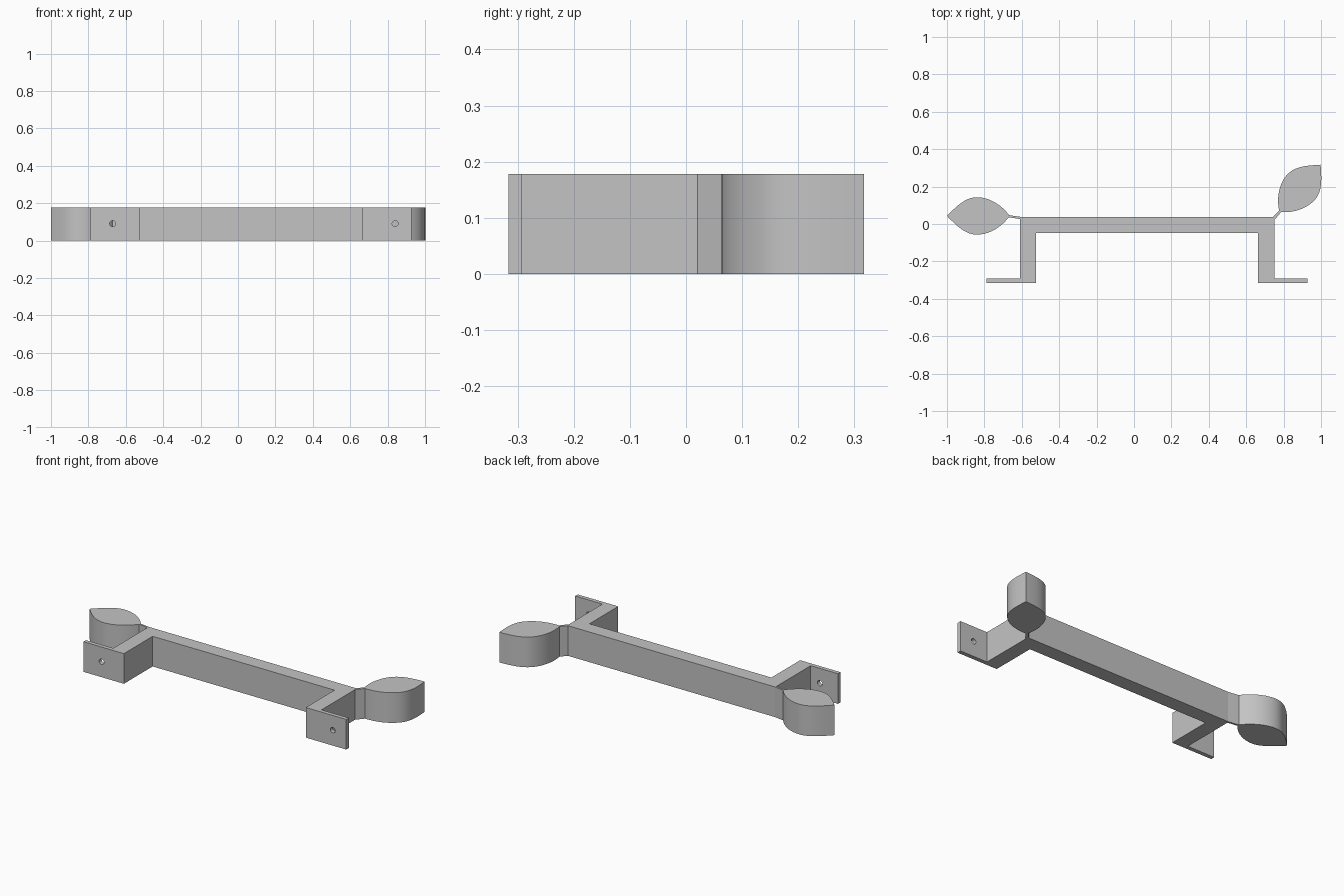
import bpy, bmesh, math
from mathutils import Vector, Matrix
from mathutils.geometry import interpolate_bezier

if "Cube" in bpy.data.objects:
    bpy.data.objects.remove(bpy.data.objects["Cube"], do_unlink=True)

HEIGHT = 0.178

grey = bpy.data.materials.new("plain grey")
grey.use_nodes = True
COLOR = (0.55, 0.55, 0.55, 1)
grey.diffuse_color = COLOR
grey.node_tree.nodes["Principled BSDF"].inputs["Base Color"].default_value = COLOR


def prism(name, outline, smooth=False):
    """Extrude a plan outline up to the common height."""
    bm = bmesh.new()
    base = bm.faces.new([bm.verts.new((p[0], p[1], 0)) for p in outline])
    top = bmesh.ops.extrude_face_region(bm, geom=[base])["geom"]
    bmesh.ops.translate(bm, vec=(0, 0, HEIGHT),
                        verts=[v for v in top if isinstance(v, bmesh.types.BMVert)])
    bmesh.ops.recalc_face_normals(bm, faces=bm.faces)
    mesh = bpy.data.meshes.new(name)
    bm.to_mesh(mesh)
    bm.free()
    mesh.materials.append(grey)
    obj = bpy.data.objects.new(name, mesh)
    bpy.context.collection.objects.link(obj)
    if smooth:
        activate(obj)
        bpy.ops.object.shade_smooth_by_angle(angle=math.radians(30))
    return obj


def activate(obj):
    bpy.ops.object.select_all(action="DESELECT")
    obj.select_set(True)
    bpy.context.view_layer.objects.active = obj


# Bracket: long bar, two legs and outward mounting flanges
LEFT, RIGHT, BACK, FRONT = 0.75, -0.61, 0.038, -0.316
THICK, FLANGE, REACH = 0.086, 0.024, 0.178
bracket = prism("bracket", [
    (RIGHT, BACK), (RIGHT, FRONT + FLANGE), (RIGHT - REACH, FRONT + FLANGE),
    (RIGHT - REACH, FRONT), (RIGHT + THICK, FRONT), (RIGHT + THICK, BACK - THICK),
    (LEFT - THICK, BACK - THICK), (LEFT - THICK, FRONT), (LEFT + REACH, FRONT),
    (LEFT + REACH, FRONT + FLANGE), (LEFT, FRONT + FLANGE), (LEFT, BACK)])

# Screw holes through the flanges
for x in (-0.67, 0.84):
    bpy.ops.mesh.primitive_cylinder_add(
        vertices=24, radius=0.016, depth=0.1,
        location=(x, FRONT, HEIGHT / 2 + 0.002), rotation=(math.pi / 2, 0, 0))
    cutter = bpy.context.object
    cutter.name = "hole_cutter"
    cutter.hide_render = True
    cutter.data.materials.append(grey)
    activate(bracket)
    mod = bracket.modifiers.new("hole", "BOOLEAN")
    mod.operation, mod.solver, mod.object = "DIFFERENCE", "EXACT", cutter
    bpy.ops.object.modifier_apply(modifier=mod.name)
    bpy.data.objects.remove(cutter, do_unlink=True)

# Half leaf edge from stem to tip, mirrored across its axis
rear = interpolate_bezier(Vector((0, 0.007)), Vector((0.04, 0.06)),
                          Vector((0.105, 0.1)), Vector((0.17, 0.1)), 14)
fore = interpolate_bezier(Vector((0.17, 0.1)), Vector((0.235, 0.1)),
                          Vector((0.285, 0.045)), Vector((0.33, 0)), 14)
half = [Vector((p[0], p[1])) for p in rear + fore[1:]]
leaf = half + [Vector((p.x, -p.y)) for p in reversed(half[:-1])]


def add_leaf(name, base, angle):
    turn = Matrix.Rotation(math.radians(angle), 2)
    prism(name, [turn @ p + Vector(base) for p in leaf], smooth=True)


add_leaf("right_leaf", (-0.67, 0.043), 180)
add_leaf("left_leaf", (0.781, 0.068), 49)

# Thin stems joining the leaves to the bar ends
prism("right_stem", [(-0.605, 0.026), (-0.605, 0.038), (-0.672, 0.048), (-0.672, 0.036)])
prism("left_stem", [(0.742, 0.036), (0.749, 0.019), (0.787, 0.064), (0.776, 0.073)])
